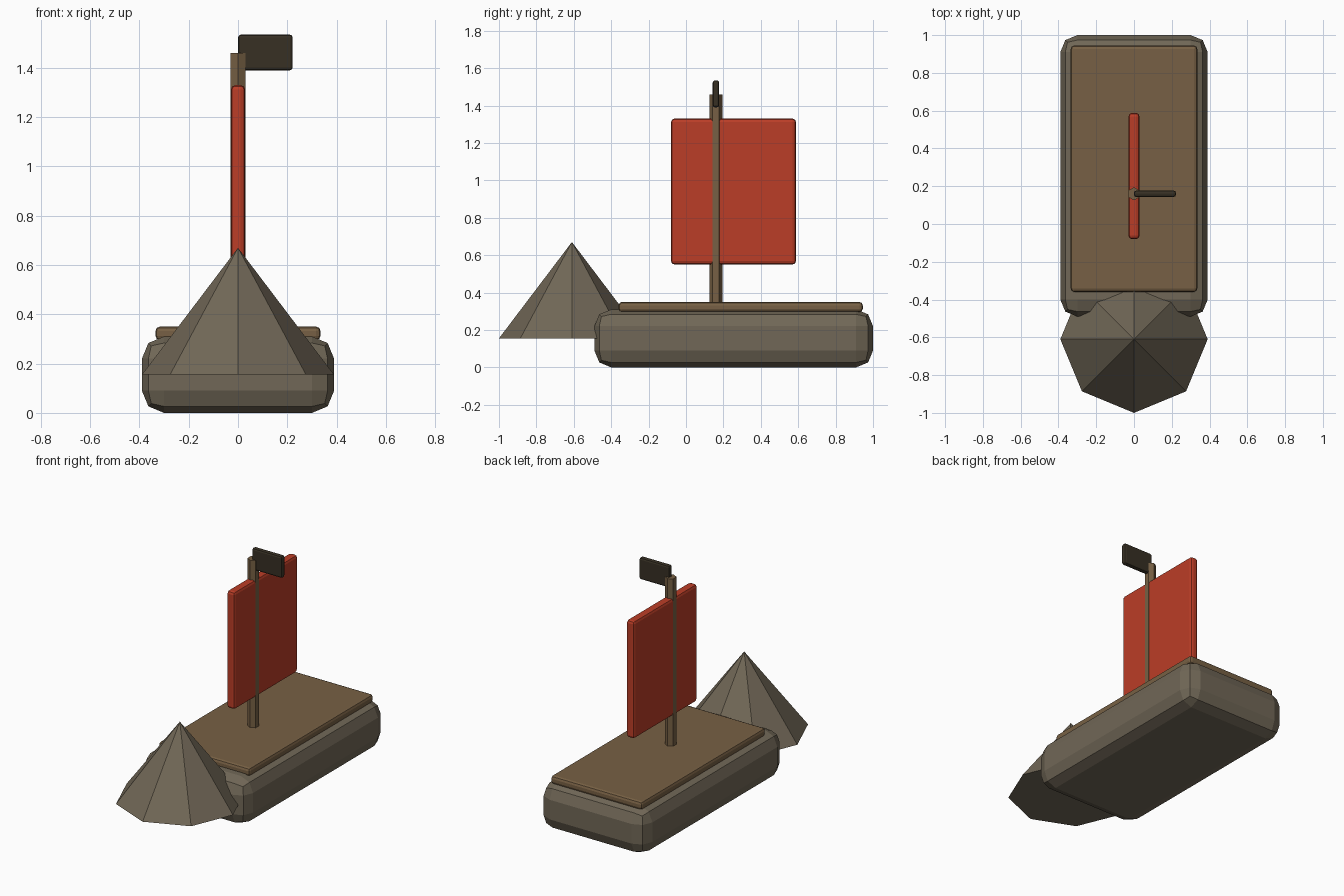
import bpy
import math

if "Cube" in bpy.data.objects:
    bpy.data.objects.remove(bpy.data.objects["Cube"], do_unlink=True)


def make_material(name, r, g, b):
    mat = bpy.data.materials.new(name)
    mat.use_nodes = True
    mat.diffuse_color = (r, g, b, 1)
    bsdf = mat.node_tree.nodes["Principled BSDF"]
    bsdf.inputs["Base Color"].default_value = (r, g, b, 1)
    return mat


def finish(name, mat):
    obj = bpy.context.object
    obj.name = name
    obj.data.materials.append(mat)
    return obj


def bevelled_box(name, low, high, bevel, mat):
    """Box between two corners with rounded, faceted edges."""
    centre = [(a + b) / 2 for a, b in zip(low, high)]
    bpy.ops.mesh.primitive_cube_add(size=1, location=centre)
    obj = finish(name, mat)
    obj.scale = [b - a for a, b in zip(low, high)]
    bpy.ops.object.transform_apply(location=False, rotation=False, scale=True)
    mod = obj.modifiers.new("Rounded edges", "BEVEL")
    mod.width = bevel
    mod.segments = 2
    return obj


def cone(name, sides, bottom_radius, top_radius, y, z_low, z_high, mat):
    """Cone or prism with one corner pointing to the front."""
    bpy.ops.mesh.primitive_cone_add(
        vertices=sides, radius1=bottom_radius, radius2=top_radius,
        depth=z_high - z_low, location=(0, y, (z_low + z_high) / 2),
        rotation=(0, 0, math.pi))
    return finish(name, mat)


hull_grey = make_material("weathered grey brown", 0.165, 0.137, 0.095)
wood = make_material("wood brown", 0.185, 0.118, 0.058)
red = make_material("sail red", 0.50, 0.047, 0.02)
dark = make_material("dark brown", 0.038, 0.029, 0.017)

# Hull with a pointed bow cone, and the deck on top
bevelled_box("hull", (-0.39, -0.49, 0), (0.39, 1.0, 0.31), 0.09, hull_grey)
cone("bow", 8, 0.39, 0, -0.61, 0.155, 0.67, hull_grey)
bevelled_box("deck", (-0.335, -0.36, 0.295), (0.335, 0.945, 0.35), 0.018, wood)

# Mast, sail and flag
MAST_Y = 0.16
cone("mast", 6, 0.035, 0.035, MAST_Y, 0.32, 1.46, wood)
bevelled_box("sail", (-0.029, -0.08, 0.55), (0.029, 0.588, 1.33), 0.018, red)
bevelled_box("flag", (0, MAST_Y - 0.017, 1.39), (0.222, MAST_Y + 0.017, 1.535), 0.012, dark)
